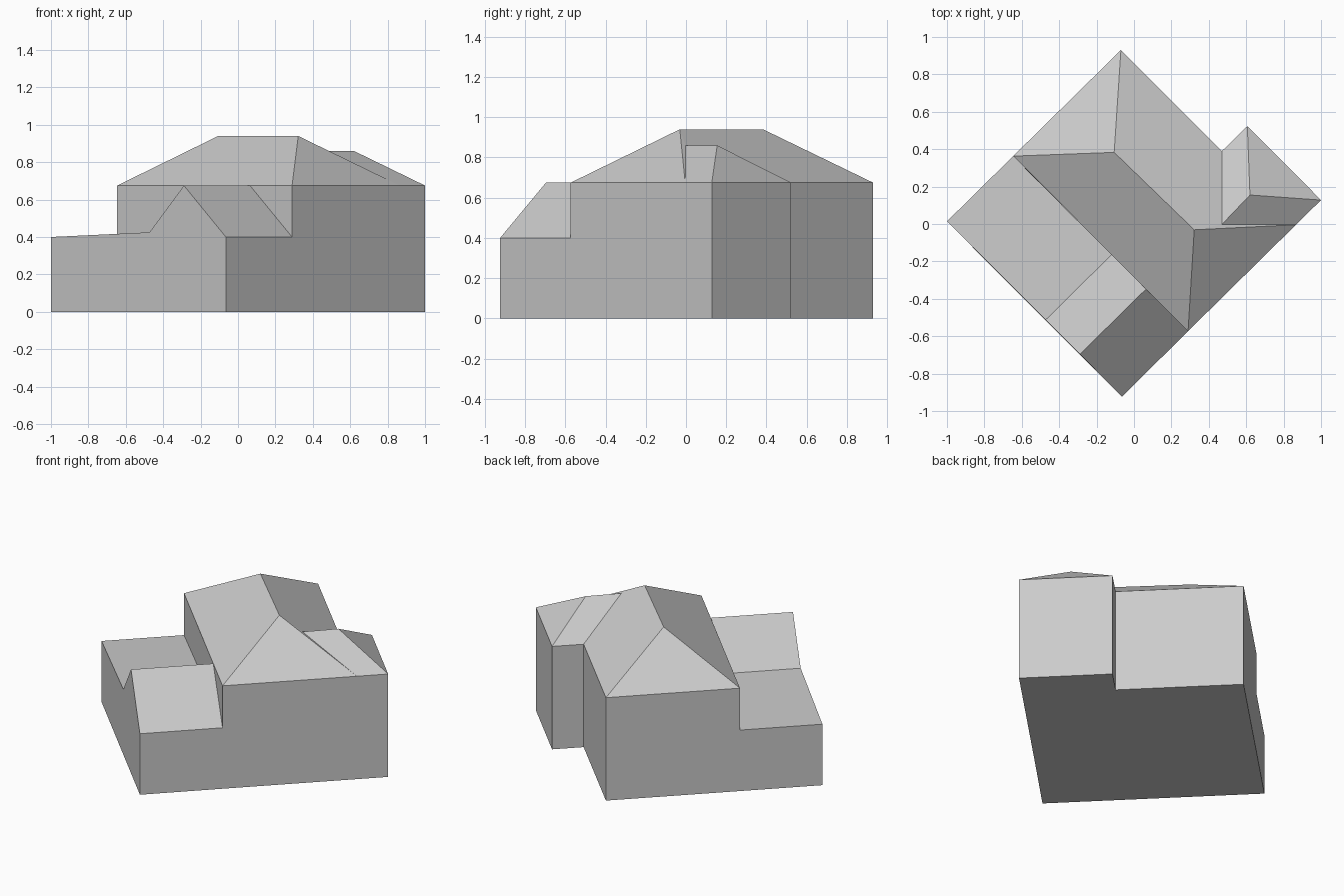
import bpy
import bmesh
from mathutils import Vector

cube = bpy.data.objects.get("Cube")
if cube:
    bpy.data.objects.remove(cube, do_unlink=True)

grey = bpy.data.materials.new("plain_grey")
grey.use_nodes = True
grey.diffuse_color = (0.6, 0.6, 0.6, 1)
grey.node_tree.nodes["Principled BSDF"].inputs["Base Color"].default_value = (0.6, 0.6, 0.6, 1)

EAVE, RIDGE, LOW = 0.675, 0.94, 0.4
VALLEY, WING_RIDGE = 0.425, 0.86


def up(p, z):
    return Vector((p[0], p[1], z))


def build(name, polygons):
    """Make one flat-shaded object from polygons wound outward."""
    bm = bmesh.new()
    for poly in polygons:
        bm.faces.new([bm.verts.new(p) for p in poly])
    bmesh.ops.remove_doubles(bm, verts=bm.verts, dist=0.0005)
    mesh = bpy.data.meshes.new(name)
    bm.to_mesh(mesh)
    bm.free()
    mesh.materials.append(grey)
    obj = bpy.data.objects.new(name, mesh)
    bpy.context.collection.objects.link(obj)


def wall(a, b, top_a, top_b=None, base=0):
    """Upright wall, seen from outside running from a to b."""
    top_b = top_a if top_b is None else top_b
    return [up(a, base), up(b, base), up(b, top_b), up(a, top_a)]


# Plan corners, anticlockwise from the west
west, south = (-1, 0.014), (-0.065, -0.924)
main_s, main_e = (0.289, -0.573), (0.866, -0.004)
east, wing_n = (1, 0.128), (0.606, 0.523)
inner, north, main_w = (0.47, 0.39), (-0.07, 0.93), (-0.646, 0.363)
# Roof points
hip_w, hip_e = (-0.106, 0.383), (0.322, -0.031)
wing_hip, wing_join = (0.62, 0.155), (0.47, -0.002)
valley_out, valley_in = (-0.473, -0.513), (-0.121, -0.165)
gable_out, gable_in = (-0.289, -0.696), (0.064, -0.348)

# Floor under the whole building
plan = [west, south, main_s, main_e, east, wing_n, inner, north, main_w]
build("floor", [[up(p, 0) for p in reversed(plan)]])

# Main house: outer walls, plus the wall parts above the low annex
build("house_walls", [
    wall(main_s, main_e, EAVE),
    wall(inner, north, EAVE),
    wall(north, main_w, EAVE),
    [up(main_w, LOW), up(valley_in, VALLEY), up(gable_in, EAVE), up(main_w, EAVE)],
    [up(gable_in, EAVE), up(main_s, LOW), up(main_s, EAVE)],
])

# Hipped main roof, notched where the wing roof joins
build("house_roof", [
    [up(main_w, EAVE), up(main_s, EAVE), up(hip_e, RIDGE), up(hip_w, RIDGE)],
    [up(main_s, EAVE), up(main_e, EAVE), up(hip_e, RIDGE)],
    [up(north, EAVE), up(main_w, EAVE), up(hip_w, RIDGE)],
    [up(main_e, EAVE), up(wing_join, WING_RIDGE), up(hip_e, RIDGE)],
    [up(wing_join, WING_RIDGE), up(inner, EAVE), up(north, EAVE),
     up(hip_w, RIDGE), up(hip_e, RIDGE)],
])

# East wing with its own hipped end
build("wing_walls", [
    wall(main_e, east, EAVE), wall(east, wing_n, EAVE), wall(wing_n, inner, EAVE),
])
build("wing_roof", [
    [up(main_e, EAVE), up(east, EAVE), up(wing_hip, WING_RIDGE), up(wing_join, WING_RIDGE)],
    [up(east, EAVE), up(wing_n, EAVE), up(wing_hip, WING_RIDGE)],
    [up(wing_n, EAVE), up(inner, EAVE), up(wing_join, WING_RIDGE), up(wing_hip, WING_RIDGE)],
])

# Low annex: gable at one end and a nearly flat roof at the other
outer = [up(west, LOW), up(valley_out, VALLEY), up(gable_out, EAVE), up(south, LOW)]
back = [up(main_w, LOW), up(valley_in, VALLEY), up(gable_in, EAVE), up(main_s, LOW)]
build("annex_walls", [
    [up(west, 0), up(south, 0)] + outer[::-1],
    wall(south, main_s, LOW),
    wall(main_w, west, LOW),
])
build("annex_roof", [
    [outer[i], outer[i + 1], back[i + 1], back[i]] for i in range(3)
])
